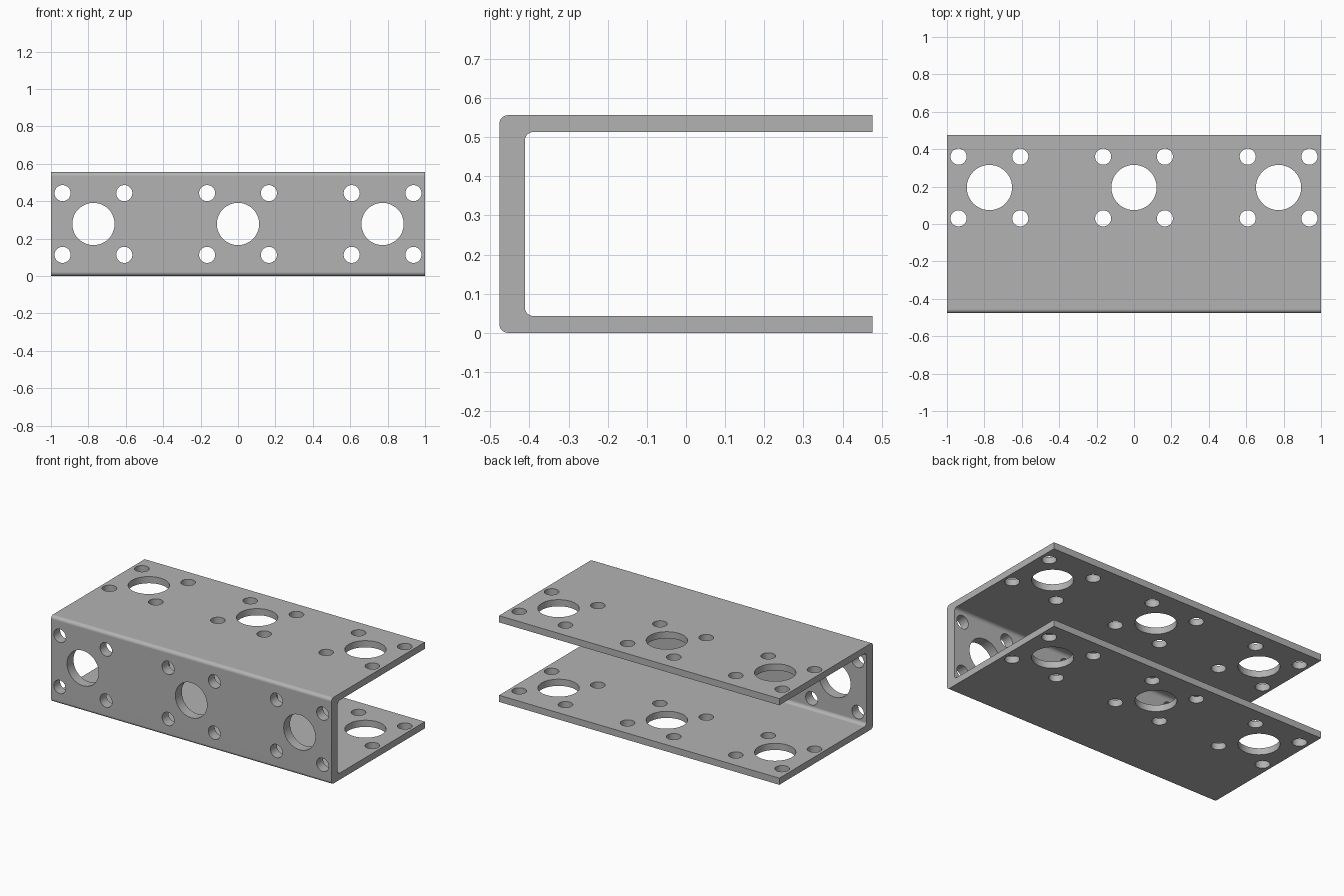
import bpy
import bmesh
import math
from mathutils import Matrix, Vector

cube = bpy.data.objects.get("Cube")
if cube:
    bpy.data.objects.remove(cube, do_unlink=True)

LENGTH, HALF_DEPTH, HEIGHT = 2.0, 0.477, 0.556
WEB, FLANGE, FILLET = 0.065, 0.043, 0.022
MID_Z, FLANGE_HOLE_Y = HEIGHT / 2, 0.195
PITCH, BOLT_OFFSET, BOLT_RADIUS = 0.773, 0.165, 0.043

# Material
grey = bpy.data.materials.new("plain grey metal")
grey.use_nodes = True
colour = (0.45, 0.45, 0.45, 1)
grey.diffuse_color = colour
grey.node_tree.nodes["Principled BSDF"].inputs["Base Color"].default_value = colour


def make_object(name, bm):
    bmesh.ops.recalc_face_normals(bm, faces=bm.faces[:])
    mesh = bpy.data.meshes.new(name)
    bm.to_mesh(mesh)
    bm.free()
    mesh.materials.append(grey)
    obj = bpy.data.objects.new(name, mesh)
    bpy.context.collection.objects.link(obj)
    return obj


def arc(y, z, start, end, steps=8):
    """Fillet points about a centre, from start to end in degrees."""
    angles = [math.radians(start + (end - start) * i / steps) for i in range(steps + 1)]
    return [(y + FILLET * math.cos(a), z + FILLET * math.sin(a)) for a in angles]


# Channel: rounded C profile extruded along x
front = -HALF_DEPTH
outer_y, inner_y = front + FILLET, front + WEB + FILLET
profile = [(HALF_DEPTH, 0), (HALF_DEPTH, FLANGE)]
profile += arc(inner_y, FLANGE + FILLET, 270, 180)
profile += arc(inner_y, HEIGHT - FLANGE - FILLET, 180, 90)
profile += [(HALF_DEPTH, HEIGHT - FLANGE), (HALF_DEPTH, HEIGHT)]
profile += arc(outer_y, HEIGHT - FILLET, 90, 180)
profile += arc(outer_y, FILLET, 180, 270)

bm = bmesh.new()
end_face = bm.faces.new([bm.verts.new((-LENGTH / 2, y, z)) for y, z in profile])
extruded = bmesh.ops.extrude_face_region(bm, geom=[end_face])["geom"]
bmesh.ops.translate(bm, vec=(LENGTH, 0, 0),
                    verts=[v for v in extruded if isinstance(v, bmesh.types.BMVert)])
channel = make_object("channel_bracket", bm)

# Hole cutters: a large bore ringed by four bolt holes, three per side
bm = bmesh.new()


def add_pattern(centre, axis_turn, second_axis, bore, depth):
    spots = [(0, 0, bore)]
    spots += [(a * BOLT_OFFSET, b * BOLT_OFFSET, BOLT_RADIUS) for a in (-1, 1) for b in (-1, 1)]
    for u, v, radius in spots:
        place = Vector(centre) + Vector((u, 0, 0)) + second_axis * v
        bmesh.ops.create_cone(bm, cap_ends=True, segments=48, radius1=radius,
                              radius2=radius, depth=depth,
                              matrix=Matrix.Translation(place) @ axis_turn)


for x in (-PITCH, 0, PITCH):
    add_pattern((x, FLANGE_HOLE_Y, MID_Z), Matrix.Identity(4), Vector((0, 1, 0)), 0.121, 1)
    add_pattern((x, front + WEB / 2, MID_Z), Matrix.Rotation(math.pi / 2, 4, "X"),
                Vector((0, 0, 1)), 0.113, 0.2)
cutter = make_object("hole_cutter", bm)
cutter.hide_render = True

# Cut the holes and keep only the finished channel
bpy.ops.object.select_all(action="DESELECT")
bpy.context.view_layer.objects.active = channel
channel.select_set(True)
cut = channel.modifiers.new("holes", "BOOLEAN")
cut.operation = "DIFFERENCE"
cut.solver = "EXACT"
cut.object = cutter
bpy.ops.object.modifier_apply(modifier=cut.name)
bpy.data.objects.remove(cutter, do_unlink=True)

# Smooth fillets and bores, flat plates
bpy.ops.object.shade_smooth_by_angle(angle=math.radians(30))
weighted = channel.modifiers.new("flat plate normals", "WEIGHTED_NORMAL")
weighted.keep_sharp = True
